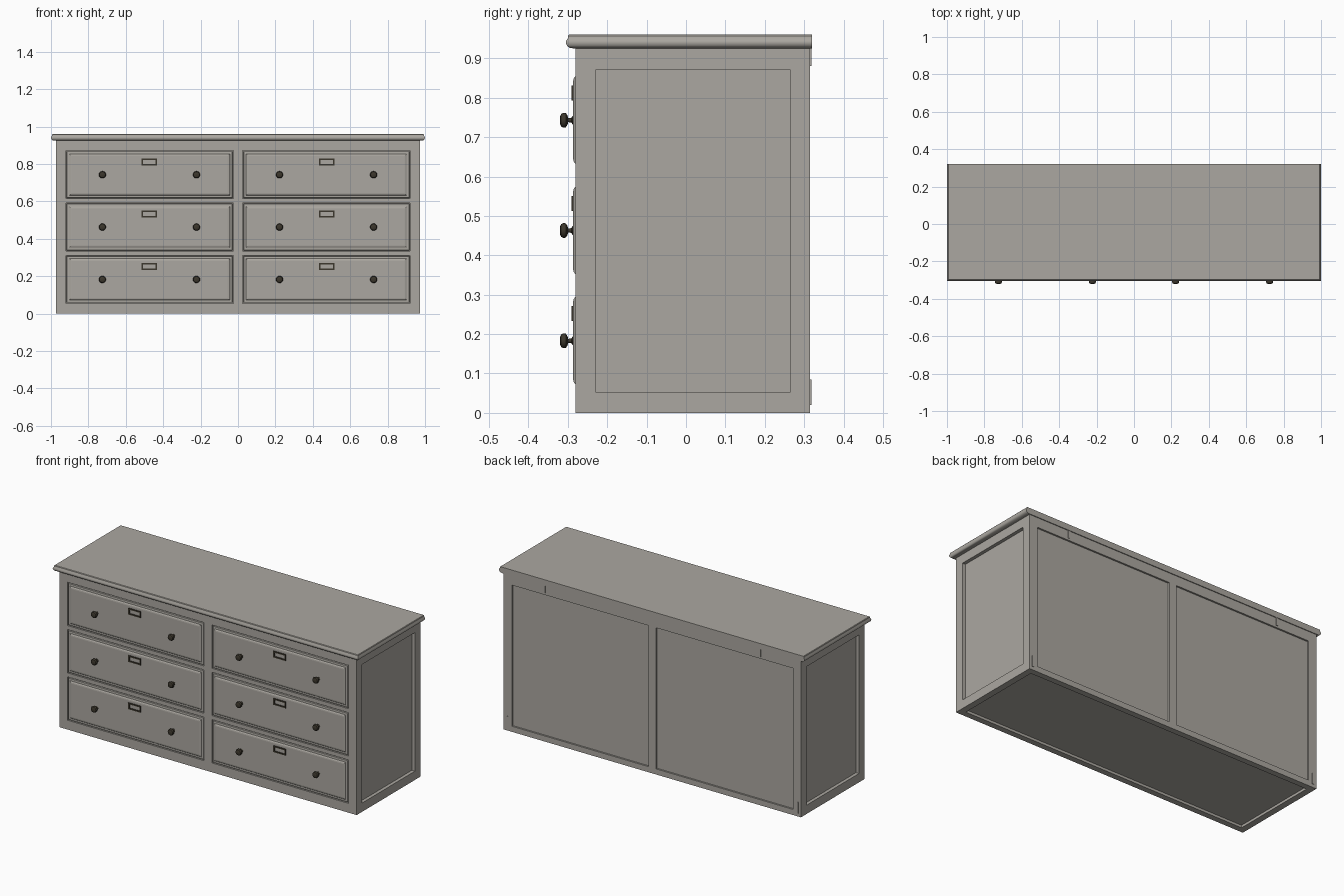
import bpy, bmesh, math
from mathutils import Matrix, Vector

cube = bpy.data.objects.get("Cube")
if cube:
    bpy.data.objects.remove(cube, do_unlink=True)


def material(name, rgb, metallic=0.0):
    mat = bpy.data.materials.new(name)
    mat.use_nodes = True
    mat.diffuse_color = (*rgb, 1)
    shader = mat.node_tree.nodes["Principled BSDF"]
    shader.inputs["Base Color"].default_value = (*rgb, 1)
    shader.inputs["Roughness"].default_value = 0.6
    return mat


PAINT = material("warm grey paint", (0.41, 0.39, 0.355))
BRONZE = material("dark bronze", (0.045, 0.038, 0.026))


def finish(name, bm, mat, smooth=False):
    bmesh.ops.recalc_face_normals(bm, faces=bm.faces)
    mesh = bpy.data.meshes.new(name)
    bm.to_mesh(mesh)
    bm.free()
    mesh.materials.append(mat)
    if smooth:
        mesh.shade_smooth()
        mesh.set_sharp_from_angle(angle=math.radians(40))
    obj = bpy.data.objects.new(name, mesh)
    bpy.context.collection.objects.link(obj)
    return obj


def add_box(bm, x0, x1, y0, y1, z0, z1):
    size = Vector((x1 - x0, y1 - y0, z1 - z0))
    mid = Vector((x0 + x1, y0 + y1, z0 + z1)) / 2
    bmesh.ops.create_cube(bm, size=1, matrix=Matrix.Translation(mid) @ Matrix.Diagonal((*size, 1)))


def loft(bm, rings):
    """Skin closed rings of points and cap both ends."""
    loops = [[bm.verts.new(p) for p in ring] for ring in rings]
    for a, b in zip(loops, loops[1:]):
        n = len(a)
        for i in range(n):
            bm.faces.new((a[i], a[(i + 1) % n], b[(i + 1) % n], b[i]))
    bm.faces.new(loops[0])
    bm.faces.new(loops[-1])


FRONT, BACK, HALF = -0.28, 0.315, 0.973
ROWS = (0.055, 0.335, 0.615)
DRAWER_H = 0.257
INNER, OUTER = 0.025, 0.92

# Carcass with recessed side, back and bottom panels and drawer openings
bm = bmesh.new()
add_box(bm, -HALF, HALF, FRONT, BACK, 0, 0.927)
carcass = finish("carcass", bm, PAINT)

bm = bmesh.new()
for side in (-1, 1):
    x0, x1 = sorted((side * INNER, side * OUTER))
    for z in ROWS:
        add_box(bm, x0, x1, FRONT - 0.1, FRONT + 0.02, z, z + DRAWER_H)
    add_box(bm, x0, x1, BACK - 0.01, BACK + 0.1, 0.033, 0.868)
    x0, x1 = sorted((side * (HALF - 0.02), side * (HALF + 0.1)))
    add_box(bm, x0, x1, -0.228, 0.264, 0.052, 0.872)
add_box(bm, -0.935, 0.935, -0.245, 0.28, -0.1, 0.015)
cutter = finish("recess_cutter", bm, PAINT)
cutter.hide_render = True

cut = carcass.modifiers.new("recesses", 'BOOLEAN')
cut.operation = 'DIFFERENCE'
cut.solver = 'EXACT'
cut.object = cutter
bpy.context.view_layer.update()
graph = bpy.context.evaluated_depsgraph_get()
cut_mesh = bpy.data.meshes.new_from_object(carcass.evaluated_get(graph))
carcass.modifiers.clear()
carcass.data = cut_mesh
bpy.data.objects.remove(cutter, do_unlink=True)

# Table top, moulded on the front and sides, flat at the back
bm = bmesh.new()
edge = [(0.02, 0.925), (0.009, 0.927), (0.003, 0.932), (0, 0.939), (0.001, 0.945),
        (0.005, 0.951), (0.005, 0.957), (0.008, 0.96)]
loft(bm, [[(-1 + d, -0.305 + d, z), (1 - d, -0.305 + d, z),
           (1 - d, 0.32, z), (-1 + d, 0.32, z)] for d, z in edge])
finish("table_top", bm, PAINT, smooth=True)


# Drawer front with a stepped lip and a raised field
def drawer(name, x0, x1, z0, z1):
    steps = [(0.004, 0.018), (0.004, 0.003), (0.006, 0), (0.018, -0.001),
             (0.02, -0.003), (0.024, -0.0055), (0.03, -0.0065)]
    bm = bmesh.new()
    loft(bm, [[(x0 + d, FRONT + y, z0 + d), (x1 - d, FRONT + y, z0 + d),
               (x1 - d, FRONT + y, z1 - d), (x0 + d, FRONT + y, z1 - d)] for d, y in steps])
    finish(name, bm, PAINT)


# Turned knob, lathed around the y axis
def knob(name, x, z):
    profile = [(0.011, -0.284), (0.011, -0.288), (0.006, -0.291), (0.005, -0.299),
               (0.012, -0.301), (0.018, -0.305), (0.019, -0.311), (0.016, -0.317),
               (0.009, -0.32)]
    turns = [i * math.tau / 20 for i in range(20)]
    bm = bmesh.new()
    loft(bm, [[(x + r * math.cos(a), y, z + r * math.sin(a)) for a in turns]
              for r, y in profile])
    finish(name, bm, BRONZE, smooth=True)


# Open label holder made of four slim bars
def label_holder(name, x, z):
    w, h, t = 0.041, 0.019, 0.008
    y0, y1 = -0.291, -0.284
    bm = bmesh.new()
    for s in (-1, 1):
        zs = sorted((z + s * h, z + s * (h - t)))
        add_box(bm, x - w, x + w, y0, y1, *zs)
        xs = sorted((x + s * w, x + s * (w - t)))
        add_box(bm, *xs, y0, y1, z - h + t, z + h - t)
    finish(name, bm, BRONZE)


for side, label in ((-1, "right"), (1, "left")):
    x0, x1 = sorted((side * INNER, side * OUTER))
    for z, row in zip(ROWS, ("lower", "middle", "upper")):
        tag = f"{row}_{label}"
        drawer(f"drawer_{tag}", x0, x1, z, z + DRAWER_H)
        label_holder(f"label_holder_{tag}", side * 0.475, z + 0.197)
        for x, spot in ((0.222, "inner"), (0.725, "outer")):
            knob(f"knob_{tag}_{spot}", side * x, z + 0.128)

    # Small wall brackets on the back
    bm = bmesh.new()
    for x, z0, z1 in ((0.705, 0.88, 0.925), (0.95, 0.02, 0.085)):
        add_box(bm, side * x - 0.006, side * x + 0.006, BACK - 0.002, BACK + 0.003, z0, z1)
    finish(f"wall_brackets_{label}", bm, PAINT)
